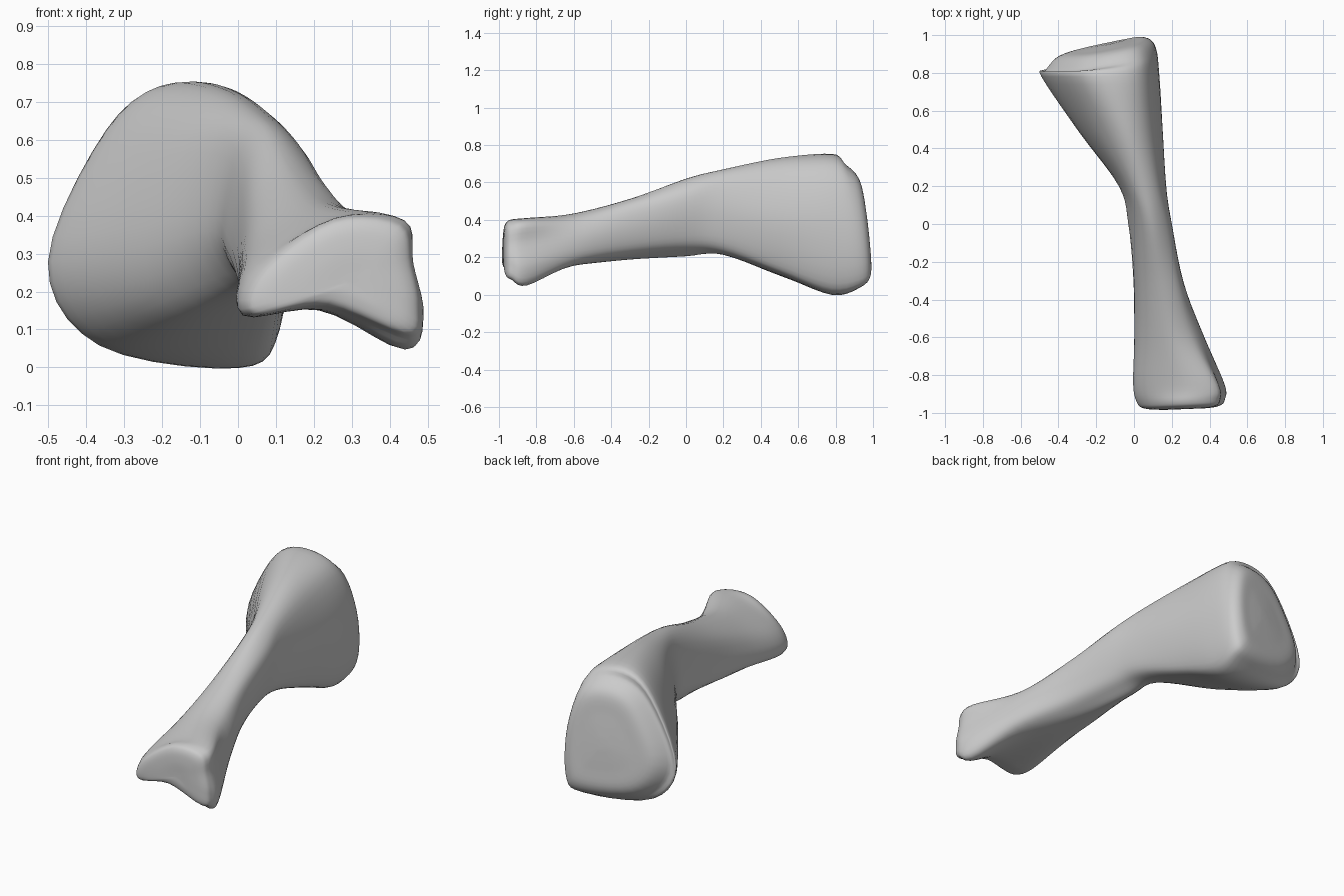
import bpy
import bmesh
from mathutils import Vector

default_cube = bpy.data.objects.get("Cube")
if default_cube:
    bpy.data.objects.remove(default_cube, do_unlink=True)


def section(y, lean_x, lean_z, outline):
    """Cross-section ring in hundredths of a unit; its plane may lean along x and z."""
    ring = []
    for x, z in outline:
        px, pz = x / 100, z / 100
        ring.append(Vector((px, y + lean_x * px + lean_z * (pz - 0.35), pz)))
    return ring


def shrunk(ring, factor, shift):
    """Copy of a ring pulled toward its centre and moved along y, for rounded ends."""
    centre = sum(ring, Vector()) / len(ring)
    return [centre.lerp(point, factor) + Vector((0, shift, 0)) for point in ring]


def spline_point(a, b, c, d, t):
    """Smooth interpolation between b and c."""
    return 0.5 * (2 * b + (c - a) * t + (2 * a - 5 * b + 4 * c - d) * t ** 2
                  + (3 * b - a - 3 * c + d) * t ** 3)


def smooth_closed(ring, steps):
    count = len(ring)
    return [spline_point(ring[i - 1], ring[i], ring[(i + 1) % count],
                         ring[(i + 2) % count], s / steps)
            for i in range(count) for s in range(steps)]


def smooth_along(rings, steps):
    last = len(rings) - 1
    result = []
    for i in range(last):
        around = (rings[max(i - 1, 0)], rings[i], rings[i + 1], rings[min(i + 2, last)])
        for s in range(steps):
            result.append([spline_point(*points, s / steps) for points in zip(*around)])
    result.append(rings[last])
    return result


# Forked front end: a low left lobe, an upper right lobe and a lower right lobe
front_end = [
    section(-0.95, 0.04, 0, [(25, 39), (43, 38), (46, 27), (48, 16),
                             (45, 8), (23, 16), (3, 14), (6, 26)]),
    section(-0.85, 0, 0, [(26, 40), (43, 39), (45, 28), (48, 14),
                          (43, 5), (22, 15), (1, 14), (4, 28)]),
    section(-0.6, 0, 0, [(18, 43), (30, 41), (36, 32), (37, 21),
                         (32, 16), (18, 16), (1, 18), (4, 34)]),
]

# Narrow twisting shaft
shaft = [
    section(-0.3, 0, 0, [(13, 51), (23, 48), (26, 37), (24, 25),
                         (17, 20), (9, 19), (0, 23), (3, 43)]),
    section(0, 0, 0, [(9, 62), (18, 56), (20, 44), (17, 29),
                      (11, 23), (4, 21), (-3, 31), (1, 54)]),
    section(0.2, 0, 0, [(4, 67), (13, 62), (17, 46), (15, 28),
                        (9, 22), (-1, 23), (-8, 36), (-4, 60)]),
]

# Broad rear head with a slanted, domed end face
rear_head = [
    section(0.5, 0.05, 0, [(-6, 73), (8, 66), (15, 42), (12, 18),
                           (4, 11), (-21, 13), (-29, 31), (-20, 61)]),
    section(0.78, 0, 0, [(-17, 75), (4, 69), (13, 42), (11, 10),
                         (0, 0), (-36, 6), (-49, 28), (-34, 63)]),
    section(0.9, 0.2, -0.1, [(-16, 70), (3, 65), (11, 40), (10, 12),
                             (1, 4), (-33, 8), (-47, 28), (-32, 60)]),
]

# Rounded caps at both ends
front_cap = [shrunk(front_end[0], f, s) for f, s in ((0.1, -0.04), (0.5, -0.04), (0.85, -0.03))]
rear_cap = [shrunk(rear_head[-1], f, s) for f, s in ((0.8, 0.06), (0.45, 0.07), (0.1, 0.075))]

rings = front_cap + front_end + shaft + rear_head + rear_cap
rings = smooth_along([smooth_closed(ring, 5) for ring in rings], 5)

# Skin the rings into one closed surface
bm = bmesh.new()
loops = [[bm.verts.new(point) for point in ring] for ring in rings]
for near, far in zip(loops, loops[1:]):
    for i in range(len(near)):
        bm.faces.new((near[i - 1], near[i], far[i], far[i - 1]))
bm.faces.new(loops[0])
bm.faces.new(loops[-1])
bmesh.ops.recalc_face_normals(bm, faces=bm.faces)
for face in bm.faces:
    face.smooth = True

mesh = bpy.data.meshes.new("bone")
bm.to_mesh(mesh)
bm.free()
bone = bpy.data.objects.new("bone", mesh)
bpy.context.collection.objects.link(bone)

# Plain grey finish
grey = bpy.data.materials.new("plain grey")
grey.use_nodes = True
colour = (0.6, 0.6, 0.6, 1)
grey.diffuse_color = colour
grey.node_tree.nodes["Principled BSDF"].inputs["Base Color"].default_value = colour
mesh.materials.append(grey)
